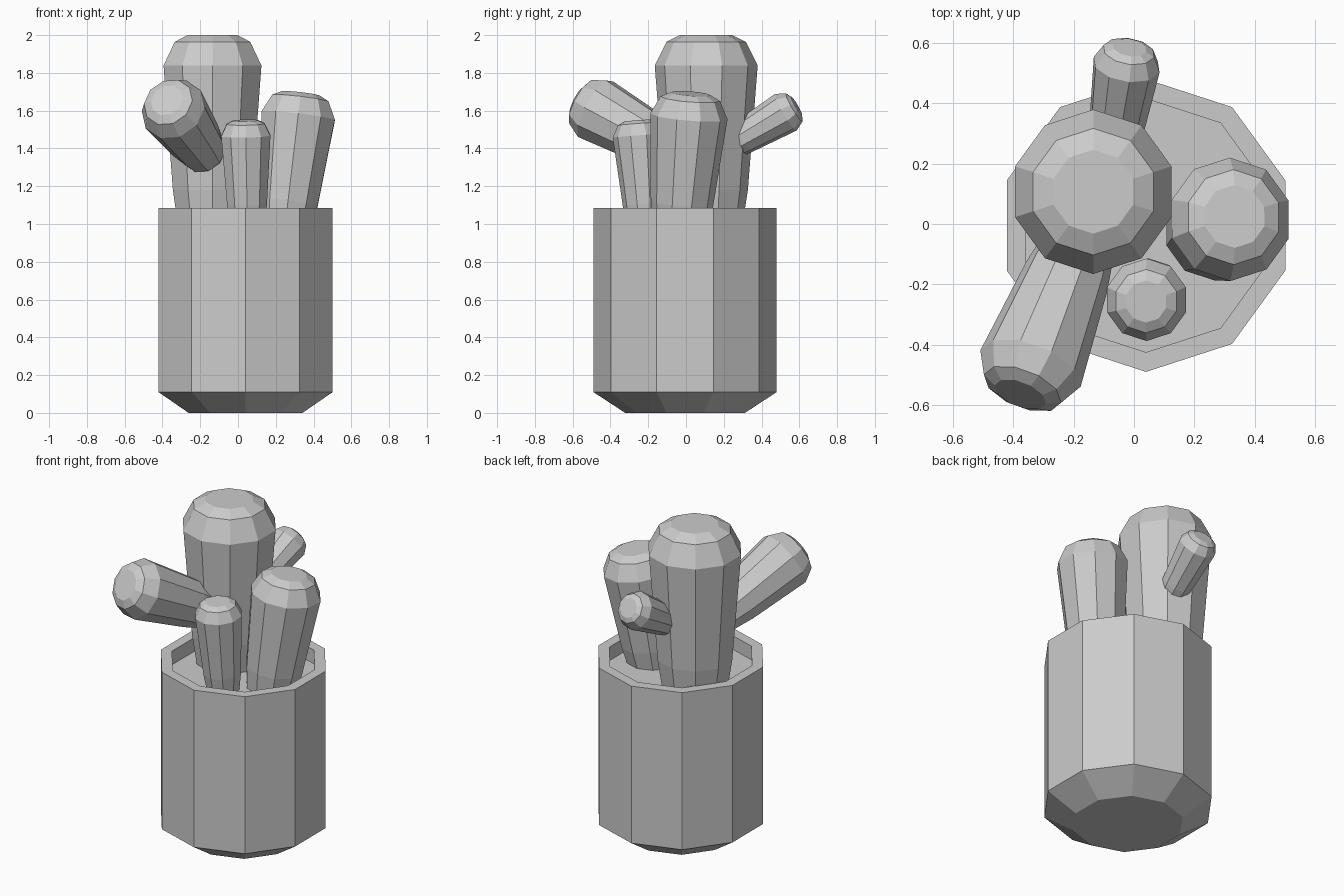
import bpy, bmesh, math
from mathutils import Vector, Matrix

if "Cube" in bpy.data.objects:
    bpy.data.objects.remove(bpy.data.objects["Cube"])

SIDES = 10


def lathe(name, rings, matrix, cap_start=True, cap_end=True):
    """Flat-shaded ten-sided solid from (radius, height) rings."""
    bm = bmesh.new()
    loops = []
    for r, z in rings:
        loop = []
        for i in range(SIDES):
            a = 2 * math.pi * i / SIDES - math.pi / 2
            loop.append(bm.verts.new((r * math.cos(a), r * math.sin(a), z)))
        loops.append(loop)
    for lo, hi in zip(loops, loops[1:]):
        for i in range(SIDES):
            j = (i + 1) % SIDES
            bm.faces.new((lo[i], lo[j], hi[j], hi[i]))
    if cap_start:
        bm.faces.new(loops[0][::-1])
    if cap_end:
        bm.faces.new(loops[-1])
    mesh = bpy.data.meshes.new(name)
    bm.to_mesh(mesh)
    bm.free()
    ob = bpy.data.objects.new(name, mesh)
    ob.matrix_world = matrix
    bpy.context.collection.objects.link(ob)
    return ob


def stem(name, base, tip, r):
    """Flared cactus stem with a rounded, faceted tip."""
    base, tip = Vector(base), Vector(tip)
    axis = tip - base
    length = axis.length
    rings = [(0.68 * r, 0), (0.81 * r, 0.22 * length), (r, length - 0.59 * r),
             (0.77 * r, length - 0.13 * r), (0.51 * r, length)]
    turn = Vector((0, 0, 1)).rotation_difference(axis).to_matrix().to_4x4()
    return lathe(name, rings, Matrix.Translation(base) @ turn)


# Pot with chamfered foot and thick rim, then the soil inside it
centre = Matrix.Translation((0.04, -0.005, 0))
lathe("pot", [(0.317, 0), (0.485, 0.11), (0.485, 1.085), (0.42, 1.085), (0.42, 1.0)],
      centre, cap_end=False)
lathe("soil", [(0.42, 0.999), (0.42, 1.0)], centre, cap_start=False)

# Upright stems
stem("main_stem", (-0.135, 0.107, 0.95), (-0.135, 0.107, 2.0), 0.2725)
stem("right_stem", (0.245, -0.034, 0.95), (0.333, 0.025, 1.69), 0.205)
stem("front_stem", (0.05, -0.215, 0.98), (0.04, -0.257, 1.548), 0.137)

# Arms growing out of the main stem
stem("front_arm", (-0.18, -0.065, 1.38), (-0.377, -0.565, 1.655), 0.177)
stem("back_arm", (-0.073, 0.228, 1.415), (-0.015, 0.585, 1.625), 0.113)
